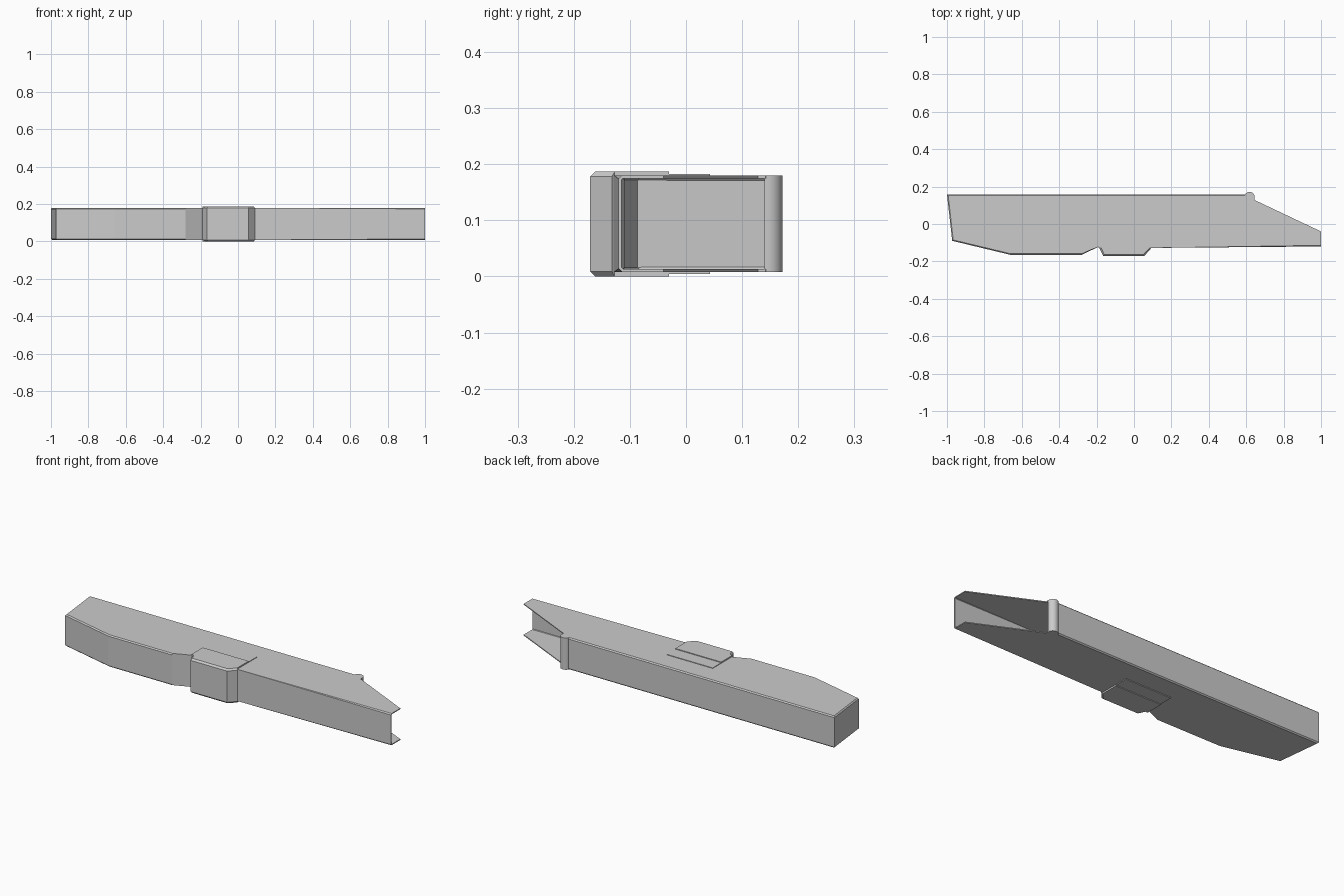
import bpy, bmesh
from math import cos, sin, radians

if "Cube" in bpy.data.objects:
    bpy.data.objects.remove(bpy.data.objects["Cube"])


def prism(name, outline, z0, z1, open_sides=(), chamfer_sides=(), chamfer=0.0):
    """Extrude a counter-clockwise outline; side i runs from point i to i+1."""
    bm = bmesh.new()
    low = [bm.verts.new((x, y, z0)) for x, y in outline]
    high = [bm.verts.new((x, y, z1)) for x, y in outline]
    bm.faces.new(low[::-1])
    bm.faces.new(high)
    n = len(outline)
    for i in range(n):
        if i not in open_sides:
            j = (i + 1) % n
            bm.faces.new((low[i], low[j], high[j], high[i]))
    edges = [bm.edges.get((ring[i], ring[(i + 1) % n]))
             for ring in (low, high) for i in chamfer_sides]
    if edges:
        bmesh.ops.bevel(bm, geom=edges, offset=chamfer, offset_type='OFFSET',
                        segments=1, profile=0.5, affect='EDGES')
    mesh = bpy.data.meshes.new(name)
    bm.to_mesh(mesh)
    bm.free()
    obj = bpy.data.objects.new(name, mesh)
    bpy.context.collection.objects.link(obj)
    return obj


# Hollow sheet-metal case, open at the slanted mouth
case_outline = [(1, -0.12), (1, -0.04), (0.645, 0.128), (0.645, 0.142),
                (0.63, 0.158), (-1, 0.158), (-0.972, -0.09), (-0.66, -0.165),
                (-0.28, -0.165), (-0.19, -0.115), (-0.165, -0.128), (0.085, -0.128)]
case = prism("case", case_outline, 0.008, 0.18, open_sides=range(4),
             chamfer_sides=range(4, 12), chamfer=0.006)
wall = case.modifiers.new("wall", 'SOLIDIFY')
wall.thickness = 0.005
wall.offset = -1
wall.use_even_offset = True

# Rolled lip at the end of the back wall
arc = [(0.618 + 0.027 * cos(radians(a)), 0.145 + 0.027 * sin(radians(a)))
       for a in range(-10, 191, 20)]
lip = prism("rolled_lip", arc, 0.008, 0.18)
bpy.context.view_layer.objects.active = lip
lip.select_set(True)
bpy.ops.object.shade_smooth_by_angle(angle=radians(35))
lip.select_set(False)

# Catch block on the front edge
prism("catch_block", [(0.085, -0.127), (-0.19, -0.118), (-0.165, -0.171), (0.055, -0.171),
                      (0.09, -0.132)],
      0.0, 0.187, chamfer_sides=(1, 2, 3), chamfer=0.009)


# Stepped cover plates, on the upper and lower faces
def plate(name, y0, y1, height):
    outline = [(-0.19, y0), (0.085, y0), (0.085, y1), (-0.19, y1)]
    prism("upper_" + name, outline, 0.178, 0.187 - height)
    prism("lower_" + name, outline, height, 0.01)


plate("cover_plate", -0.127, -0.03, 0.0)
plate("cover_step", -0.03, 0.043, 0.004)
